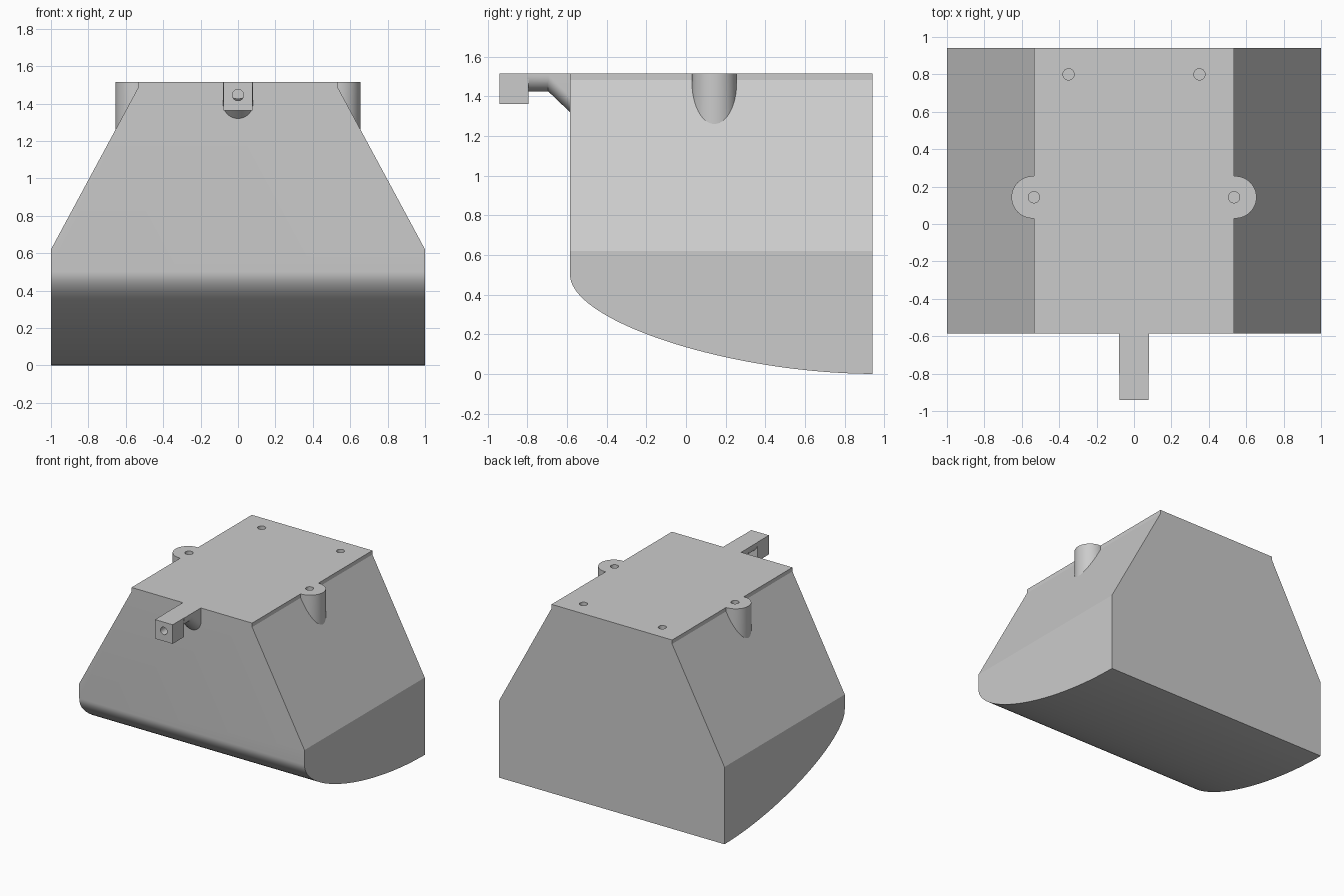
import bpy
import bmesh
from math import pi, sin, cos, radians
from mathutils import Vector, Matrix

if "Cube" in bpy.data.objects:
    bpy.data.objects.remove(bpy.data.objects["Cube"])

grey = bpy.data.materials.new("plain grey")
grey.use_nodes = True
grey.diffuse_color = (0.6, 0.6, 0.6, 1)
grey.node_tree.nodes["Principled BSDF"].inputs["Base Color"].default_value = (0.6, 0.6, 0.6, 1)

TOP, FRONT, BACK = 1.515, -0.585, 0.94


def finish(name, bm):
    bmesh.ops.recalc_face_normals(bm, faces=bm.faces)
    mesh = bpy.data.meshes.new(name)
    bm.to_mesh(mesh)
    bm.free()
    mesh.materials.append(grey)
    obj = bpy.data.objects.new(name, mesh)
    bpy.context.collection.objects.link(obj)
    return obj


def loft(name, rings):
    """Closed solid through rings that have equal point counts."""
    bm = bmesh.new()
    loops = [[bm.verts.new(p) for p in ring] for ring in rings]
    n = len(loops[0])
    for a, b in zip(loops, loops[1:]):
        for i in range(n):
            j = (i + 1) % n
            bm.faces.new((a[i], a[j], b[j], b[i]))
    bm.faces.new(loops[0])
    bm.faces.new(loops[-1])
    return finish(name, bm)


def box(name, low, high):
    x0, y0, z0 = low
    x1, y1, z1 = high
    return loft(name, [[(x0, y0, z), (x1, y0, z), (x1, y1, z), (x0, y1, z)] for z in (z0, z1)])


def cylinder(name, centre, radius, depth, axis="Z"):
    bm = bmesh.new()
    turn = Matrix.Rotation(pi / 2, 4, "X") if axis == "Y" else Matrix()
    bmesh.ops.create_cone(bm, cap_ends=True, segments=48, radius1=radius, radius2=radius,
                          depth=depth, matrix=Matrix.Translation(centre) @ turn)
    return finish(name, bm)


def combine(obj, other, operation):
    mod = obj.modifiers.new("combine", "BOOLEAN")
    mod.operation, mod.solver, mod.object = operation, "EXACT", other
    bpy.context.view_layer.objects.active = obj
    bpy.ops.object.modifier_apply(modifier=mod.name)
    bpy.data.objects.remove(other)


# Body: curved side profile crossed with the tapered front profile
curve = [Vector(p) for p in ((FRONT, 0.5), (FRONT, 0.265), (0.22, 0.003), (BACK, 0))]
side = [(BACK, TOP), (FRONT, TOP)]
for i in range(41):
    t = i / 40
    weights = ((1 - t) ** 3, 3 * t * (1 - t) ** 2, 3 * t * t * (1 - t), t ** 3)
    side.append(tuple(sum((p * w for p, w in zip(curve, weights)), Vector((0, 0)))))
body = loft("hopper_body", [[(x, y, z) for y, z in side] for x in (-1, 1)])

half = [(1.0, -0.1), (1.0, 0.62), (0.535, 1.483), (0.535, TOP + 0.1)]
outline = half + [(-x, z) for x, z in reversed(half)]
taper = loft("taper", [[(x, y, z) for x, z in outline] for y in (FRONT - 0.1, BACK + 0.1)])
combine(body, taper, "INTERSECT")

# Side screw bosses that die into the slopes
for s in (-1, 1):
    boss = cylinder("boss", (s * 0.542, 0.143, (1.2 + TOP) / 2), 0.113, TOP - 1.2)
    combine(body, boss, "UNION")

# Screw holes in the top
for s in (-1, 1):
    for x, y in ((0.535, 0.143), (0.35, 0.8)):
        combine(body, cylinder("hole", (s * x, y, TOP), 0.03, 0.4), "DIFFERENCE")


# Front arm with a rounded underside that deepens towards the body
def arm_ring(y, bottom, r=0.08):
    arc = [(r * cos(pi * i / 24), y, bottom + r - r * sin(pi * i / 24)) for i in range(25)]
    return [(r, y, TOP)] + arc + [(-r, y, TOP)]


arm = loft("front_arm", [arm_ring(-0.8, 1.425), arm_ring(-0.695, 1.425),
                         arm_ring(FRONT, 1.32)])

# Pierced block at the arm tip
block = box("arm_block", (-0.078, -0.94, 1.362), (0.078, -0.795, TOP))
combine(block, cylinder("pin_hole", (0, -0.87, 1.445), 0.03, 0.3, "Y"), "DIFFERENCE")

# Smooth curved surfaces, keep folds crisp
for obj in (body, arm, block):
    bpy.ops.object.select_all(action="DESELECT")
    obj.select_set(True)
    bpy.context.view_layer.objects.active = obj
    bpy.ops.object.shade_smooth_by_angle(angle=radians(20))
